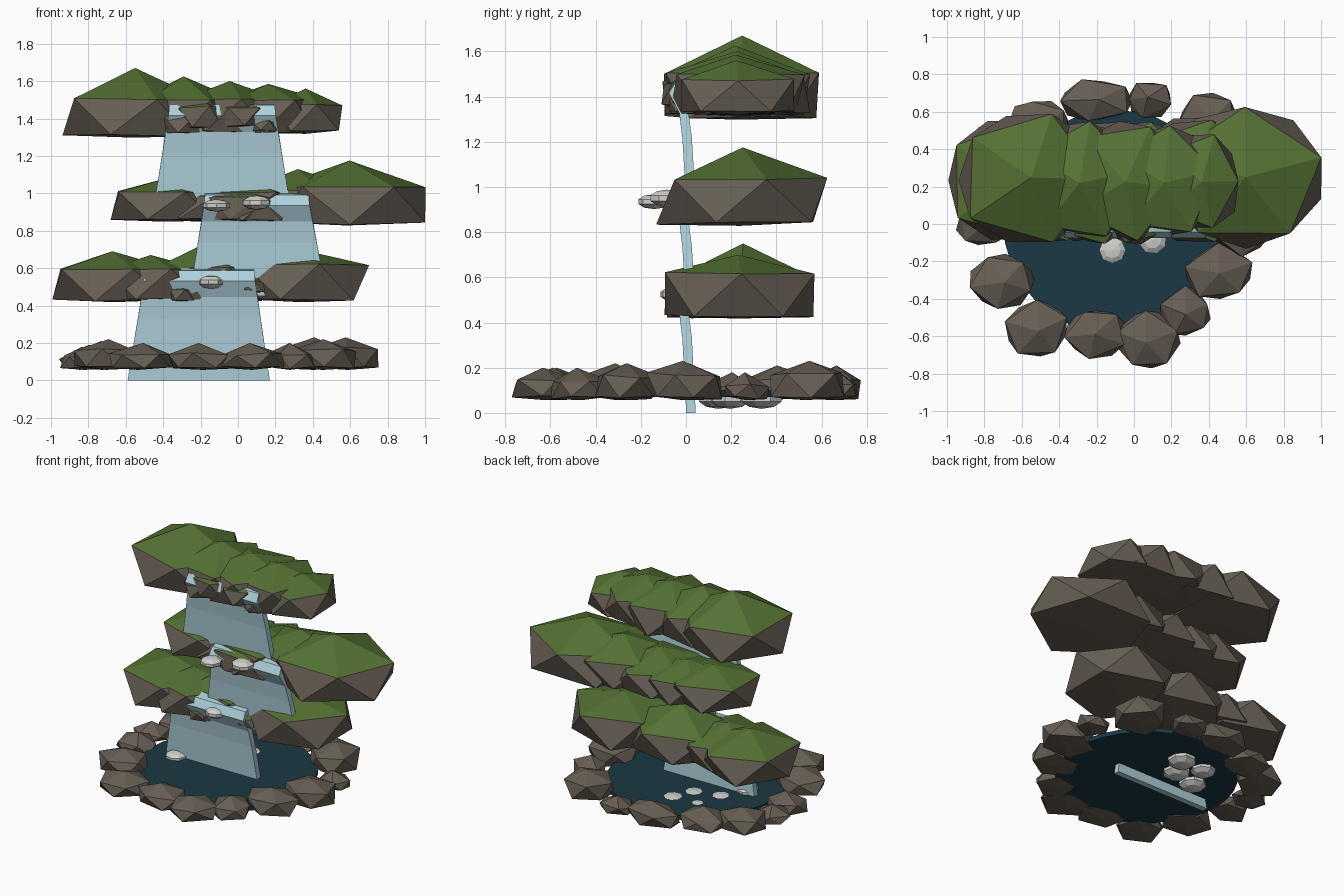
import bpy, bmesh, math, random
from mathutils import Matrix

random.seed(4)


def material(name, rgb):
    m = bpy.data.materials.new(name)
    m.diffuse_color = (*rgb, 1)
    return m


STONE = material("brown stone", (0.135, 0.112, 0.088))
GRASS = material("moss green", (0.09, 0.167, 0.034))
WATER = material("falling water", (0.42, 0.63, 0.70))
POND = material("deep pond", (0.011, 0.04, 0.058))
PEBBLE = material("pale pebble", (0.63, 0.63, 0.62))


def finish(bm, name, mats):
    bmesh.ops.recalc_face_normals(bm, faces=bm.faces)
    me = bpy.data.meshes.new(name)
    bm.to_mesh(me)
    bm.free()
    for m in mats:
        me.materials.append(m)
    ob = bpy.data.objects.new(name, me)
    bpy.context.collection.objects.link(ob)
    return ob


def boulder(name, x, y, rx, ry, low, ring, top, turn=0.0, mossy=False, jitter=0.012):
    """Twenty-sided rock with a flattened base and optional green cap."""
    bm = bmesh.new()
    bmesh.ops.create_icosphere(bm, subdivisions=1, radius=1)
    bmesh.ops.rotate(bm, verts=bm.verts, matrix=Matrix.Rotation(turn, 3, 'Z'))
    for v in bm.verts:
        h = v.co.z
        z = top if h > 0.9 else ring if h > 0 else low if h > -0.9 else low - 0.012
        v.co = (x + v.co.x * rx + random.uniform(-jitter, jitter),
                y + v.co.y * ry + random.uniform(-jitter, jitter),
                z + (random.uniform(-jitter, jitter) * 0.6 if abs(h) < 0.9 else 0))
    bm.normal_update()
    if mossy:
        for f in bm.faces:
            f.material_index = 1 if f.normal.z > 0.55 else 0
    return finish(bm, name, [STONE, GRASS] if mossy else [STONE])


# Three mossy ledges: x, y, rx, ry, low, ring, top, turn
LEDGES = {
    "upper_ledge": [
        (-0.56, 0.24, 0.43, 0.405, 1.31, 1.505, 1.67),
        (-0.28, 0.225, 0.33, 0.36, 1.325, 1.50, 1.625, 0.15),
        (-0.04, 0.235, 0.33, 0.37, 1.33, 1.50, 1.60, -0.15),
        (0.17, 0.23, 0.31, 0.34, 1.33, 1.50, 1.585, 0.2),
        (0.35, 0.22, 0.245, 0.29, 1.33, 1.475, 1.56)],
    "middle_ledge": [
        (0.59, 0.25, 0.48, 0.42, 0.84, 1.035, 1.175, 0.31),
        (0.32, 0.25, 0.38, 0.35, 0.86, 1.02, 1.13),
        (0.05, 0.23, 0.33, 0.36, 0.86, 1.00, 1.09, 0.2),
        (-0.18, 0.24, 0.31, 0.33, 0.86, 0.99, 1.07, -0.15),
        (-0.38, 0.22, 0.35, 0.33, 0.86, 1.005, 1.08)],
    "lower_ledge": [
        (0.33, 0.24, 0.41, 0.38, 0.43, 0.615, 0.70),
        (-0.15, 0.25, 0.40, 0.345, 0.43, 0.60, 0.75),
        (-0.46, 0.20, 0.34, 0.35, 0.44, 0.59, 0.67),
        (-0.67, 0.23, 0.37, 0.37, 0.43, 0.59, 0.69)],
    # small rocks that part the water at each lip
    "lip_rock": [
        (-0.20, 0.02, 0.15, 0.135, 1.35, 1.46, 1.51),
        (0.0, 0.02, 0.16, 0.135, 1.36, 1.46, 1.51, 0.5),
        (0.14, 0.01, 0.09, 0.11, 1.335, 1.39, 1.42),
        (0.04, 0.02, 0.27, 0.13, 0.86, 0.98, 1.015),
        (-0.31, 0.02, 0.09, 0.10, 0.43, 0.48, 0.51),
        (0.07, 0.02, 0.10, 0.10, 0.48, 0.525, 0.56)],
}
for name, rocks in LEDGES.items():
    for i, r in enumerate(rocks):
        boulder(f"{name}_{i + 1}", *r, mossy=True)

# Ring of bare rocks round the pond: x, y, rx, ry, top
RIM = [
    (-0.81, 0.0, 0.16, 0.135, 0.19), (-0.70, -0.30, 0.20, 0.165, 0.22),
    (-0.52, -0.56, 0.185, 0.16, 0.20), (-0.20, -0.585, 0.19, 0.155, 0.20),
    (0.07, -0.62, 0.195, 0.165, 0.20), (0.28, -0.47, 0.145, 0.145, 0.20),
    (0.45, -0.26, 0.20, 0.165, 0.22), (0.58, 0.0, 0.20, 0.185, 0.23),
    (0.58, 0.27, 0.13, 0.115, 0.18), (0.40, 0.54, 0.19, 0.185, 0.23),
    (0.08, 0.67, 0.135, 0.11, 0.18), (-0.20, 0.66, 0.215, 0.125, 0.21),
    (-0.51, 0.53, 0.185, 0.155, 0.20), (-0.73, 0.40, 0.18, 0.17, 0.21),
    (-0.83, 0.20, 0.13, 0.13, 0.18)]
for i, (x, y, rx, ry, top) in enumerate(RIM):
    boulder(f"pond_rock_{i + 1}", x, y, rx, ry, 0.068, top - 0.06, top,
            turn=random.uniform(0, 6.28), jitter=0.015)

# Pond disc
bm = bmesh.new()
bmesh.ops.create_cone(bm, cap_ends=True, segments=32, radius1=0.6, radius2=0.6, depth=0.03,
                      matrix=Matrix.Translation((-0.1, 0.01, 0.085)))
finish(bm, "pond_surface", [POND])


def waterfall(name, z0, z1, top_span, low_span, lip):
    """Thick sheet that spills over a lip, then widens as it drops."""
    path = [(0.03, z0), (lip * 0.6, z0 - 0.012), (lip, z0 - 0.045), (-0.01, z0 - 0.13),
            (0.005, z0 - 0.25), (0.022, z1)]          # centre line as y, z
    bm = bmesh.new()
    rows = []
    for i, (y, z) in enumerate(path):
        a, b = path[max(i - 1, 0)], path[min(i + 1, len(path) - 1)]
        dy, dz = b[0] - a[0], b[1] - a[1]
        n = math.hypot(dy, dz)
        oy, oz = dz / n * 0.021, -dy / n * 0.021
        if i == len(path) - 1:
            oz = 0
        t = (z0 - z) / (z0 - z1)
        xs = [p + (q - p) * t for p, q in zip(top_span, low_span)]
        rows.append([bm.verts.new((x, y + s * oy, z + s * oz))
                     for x, s in ((xs[0], 1), (xs[1], 1), (xs[1], -1), (xs[0], -1))])
    for p, q in zip(rows, rows[1:]):
        for k in range(4):
            bm.faces.new((p[k], p[(k + 1) % 4], q[(k + 1) % 4], q[k]))
    bm.faces.new(rows[0])
    bm.faces.new(rows[-1])
    finish(bm, name, [WATER])


waterfall("upper_waterfall", 1.465, 0.93, (-0.365, 0.195), (-0.45, 0.28), -0.055)
waterfall("middle_waterfall", 0.985, 0.45, (-0.175, 0.375), (-0.26, 0.475), -0.055)
waterfall("lower_waterfall", 0.58, 0.0, (-0.495, 0.085), (-0.59, 0.17), -0.05)

# Pale pebbles on the ledges and in the pond: x, y, z, radius, half height
PEBBLES = [
    (-0.115, -0.14, 0.935, 0.075, 0.033), (0.10, -0.085, 0.95, 0.08, 0.038),
    (-0.145, -0.045, 0.525, 0.072, 0.036), (-0.485, -0.015, 0.105, 0.075, 0.035),
    (-0.13, 0.335, 0.064, 0.10, 0.046), (-0.32, 0.325, 0.064, 0.085, 0.042),
    (-0.38, 0.145, 0.064, 0.095, 0.046), (-0.20, 0.195, 0.064, 0.095, 0.046)]
for i, (x, y, z, r, h) in enumerate(PEBBLES):
    bm = bmesh.new()
    bmesh.ops.create_uvsphere(bm, u_segments=8, v_segments=5, radius=1,
                              matrix=Matrix.Translation((x, y, z))
                              @ Matrix.Diagonal((r, r, h, 1))
                              @ Matrix.Rotation(0.3 * i, 4, 'Z'))
    finish(bm, f"pebble_{i + 1}", [PEBBLE])
